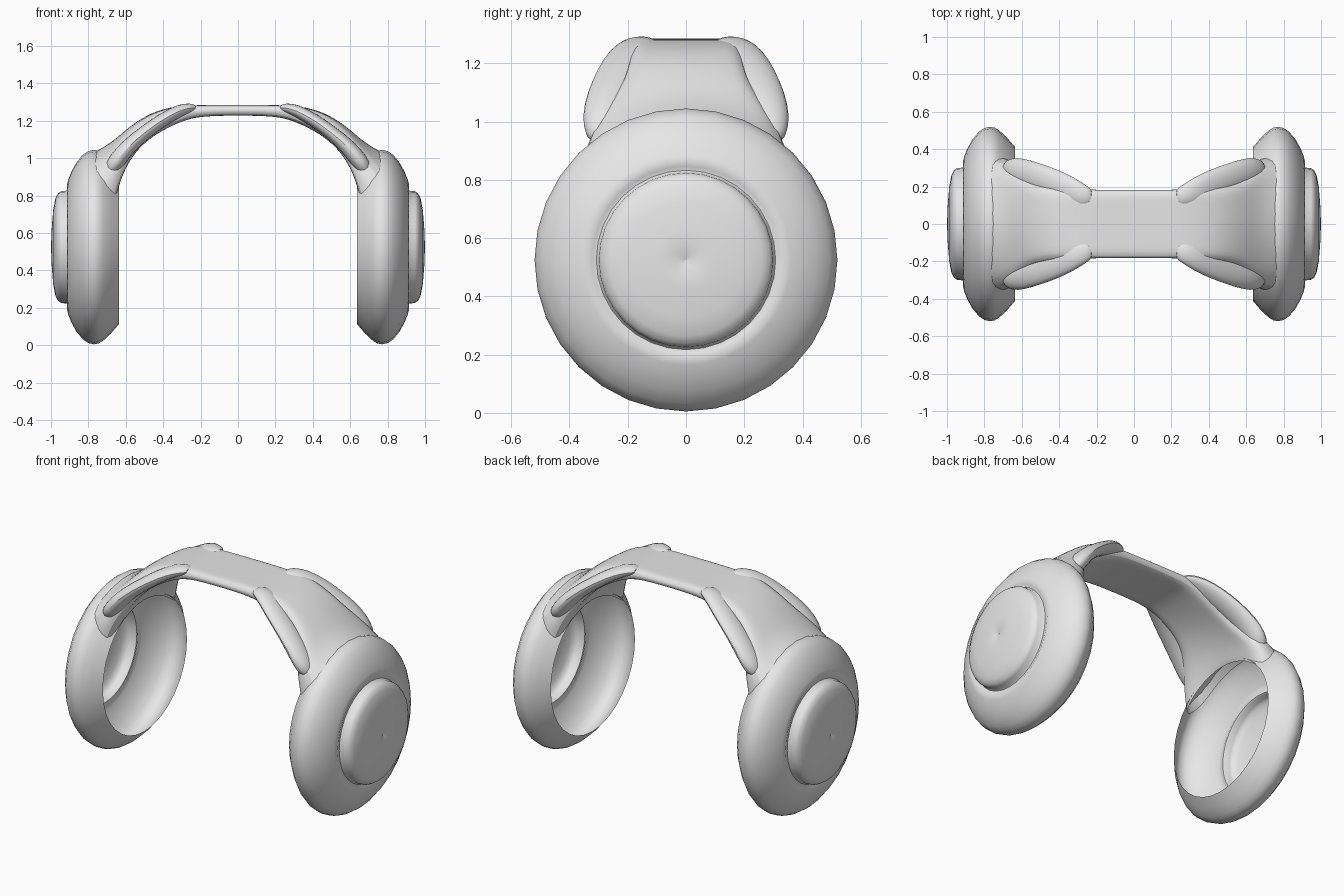
import bpy, math
from mathutils import Vector

if "Cube" in bpy.data.objects:
    bpy.data.objects.remove(bpy.data.objects["Cube"])

grey = bpy.data.materials.new("plain grey")
grey.diffuse_color = (0.8, 0.8, 0.8, 1)
grey.use_nodes = True
grey.node_tree.nodes["Principled BSDF"].inputs["Base Color"].default_value = grey.diffuse_color
CZ = 0.525  # height of the ear cup axis


def make(name, verts, faces, subdiv=0):
    me = bpy.data.meshes.new(name)
    me.from_pydata(verts, [], faces)
    me.materials.append(grey)
    ob = bpy.data.objects.new(name, me)
    bpy.context.collection.objects.link(ob)
    for o in bpy.context.selected_objects:
        o.select_set(False)
    bpy.context.view_layer.objects.active = ob
    ob.select_set(True)
    bpy.ops.object.mode_set(mode='EDIT')
    bpy.ops.mesh.select_all(action='SELECT')
    bpy.ops.mesh.normals_make_consistent(inside=False)
    bpy.ops.object.mode_set(mode='OBJECT')
    bpy.ops.object.shade_smooth_by_angle(angle=math.radians(50))
    if subdiv:
        mod = ob.modifiers.new("smooth", 'SUBSURF')
        mod.levels = mod.render_levels = subdiv
    return ob


def loft(rings, cap=False):
    """Join closed rings of equal length into a tube."""
    n = len(rings[0])
    verts = [p for r in rings for p in r]
    faces = [(i * n + j, i * n + (j + 1) % n, (i + 1) * n + (j + 1) % n, (i + 1) * n + j)
             for i in range(len(rings) - 1) for j in range(n)]
    if cap:
        faces += [tuple(range(n))[::-1], tuple(range((len(rings) - 1) * n, len(rings) * n))]
    return verts, faces


# Ear cups: open thin shells turned about the x axis, (x, radius)
SHELL = [(.635, .41), (.68, .463), (.72, .50), (.745, .515), (.77, .52), (.80, .513),
         (.83, .493), (.865, .45), (.89, .405), (.908, .36), (.914, .335)]
DISC = [(.908, .322), (.906, .308), (.912, .302), (.945, .299), (.962, .288), (.976, .262),
        (.988, .2), (.996, .1), (.999, .02), (.99, .003)]
SEG = 32
for side, label in ((1, "right"), (-1, "left")):
    rings = [[(side * x, r * math.sin(2 * math.pi * k / SEG), CZ + r * math.cos(2 * math.pi * k / SEG))
              for k in range(SEG)] for x, r in SHELL + DISC]
    v, f = loft(rings)
    f.append(tuple(range(len(v) - SEG, len(v))))
    make(label + "_ear_cup", v, f)


def shell_z(x, y):
    """Height of the cup surface above a point."""
    for (x0, r0), (x1, r1) in zip(SHELL, SHELL[1:]):
        if x0 <= x <= x1:
            r = r0 + (r1 - r0) * (x - x0) / (x1 - x0)
            return CZ + math.sqrt(max(r * r - y * y, 0))
    return CZ


# Headband: outer x,z  inner x,z  half width  side sag; the end rests on the cup
BAND = [(0, 1.285, 0, 1.229, .185, 0), (.20, 1.284, .20, 1.226, .185, 0),
        (.32, 1.282, .30, 1.200, .19, 0), (.46, 1.25, .43, 1.142, .20, .01),
        (.58, 1.175, .53, 1.075, .225, .03), (.66, 1.105, .595, 1.005, .31, .07),
        (.73, 1.066, .63, .945, .35, .115)]
ACROSS = (-1, -.6, 0, .6, 1)


def band_ring(s, side):
    ox, oz, ix, iz, w, sag = s
    top = [(side * ox, t * w, oz - sag * t * t) for t in ACROSS]
    low = [(side * ix, t * w, iz - sag * t * t) for t in ACROSS[::-1]]
    return top + low


def drape_ring(side):
    w = .375
    top = [(.80, t * w) for t in ACROSS]
    low = [(.642, t * w * .95) for t in ACROSS[::-1]]
    return [(side * x, y, shell_z(x, y) - .004) for x, y in top + low]


rings = [drape_ring(-1)] + [band_ring(s, -1) for s in BAND[:0:-1]]
rings += [band_ring(s, 1) for s in BAND] + [drape_ring(1)]
make("headband", *loft(rings), subdiv=2)

# Side arms: x, y, z, half width, half thickness
ARM = [(.222, .15, 1.270, .035, .014), (.25, .15, 1.270, .056, .027), (.31, .168, 1.258, .080, .036),
       (.40, .205, 1.208, .088, .038), (.50, .243, 1.138, .086, .040), (.59, .272, 1.06, .084, .045),
       (.65, .285, .985, .075, .05), (.69, .285, .925, .05, .04)]
SIDES = 10
for sx, lx in ((1, "right"), (-1, "left")):
    for sy, ly in ((-1, "front"), (1, "back")):
        rings = []
        for i, (x, y, z, w, t) in enumerate(ARM):
            a, b = ARM[max(i - 1, 0)], ARM[min(i + 1, len(ARM) - 1)]
            nrm = Vector((a[2] - b[2], b[0] - a[0])).normalized()
            ring = []
            for k in range(SIDES):
                ang = 2 * math.pi * k / SIDES
                h = t * math.sin(ang)
                ring.append((sx * (x + nrm.x * h), sy * (y + w * math.cos(ang)), z + nrm.y * h))
            rings.append(ring)
        make(f"{lx}_{ly}_arm", *loft(rings, cap=True), subdiv=1)
